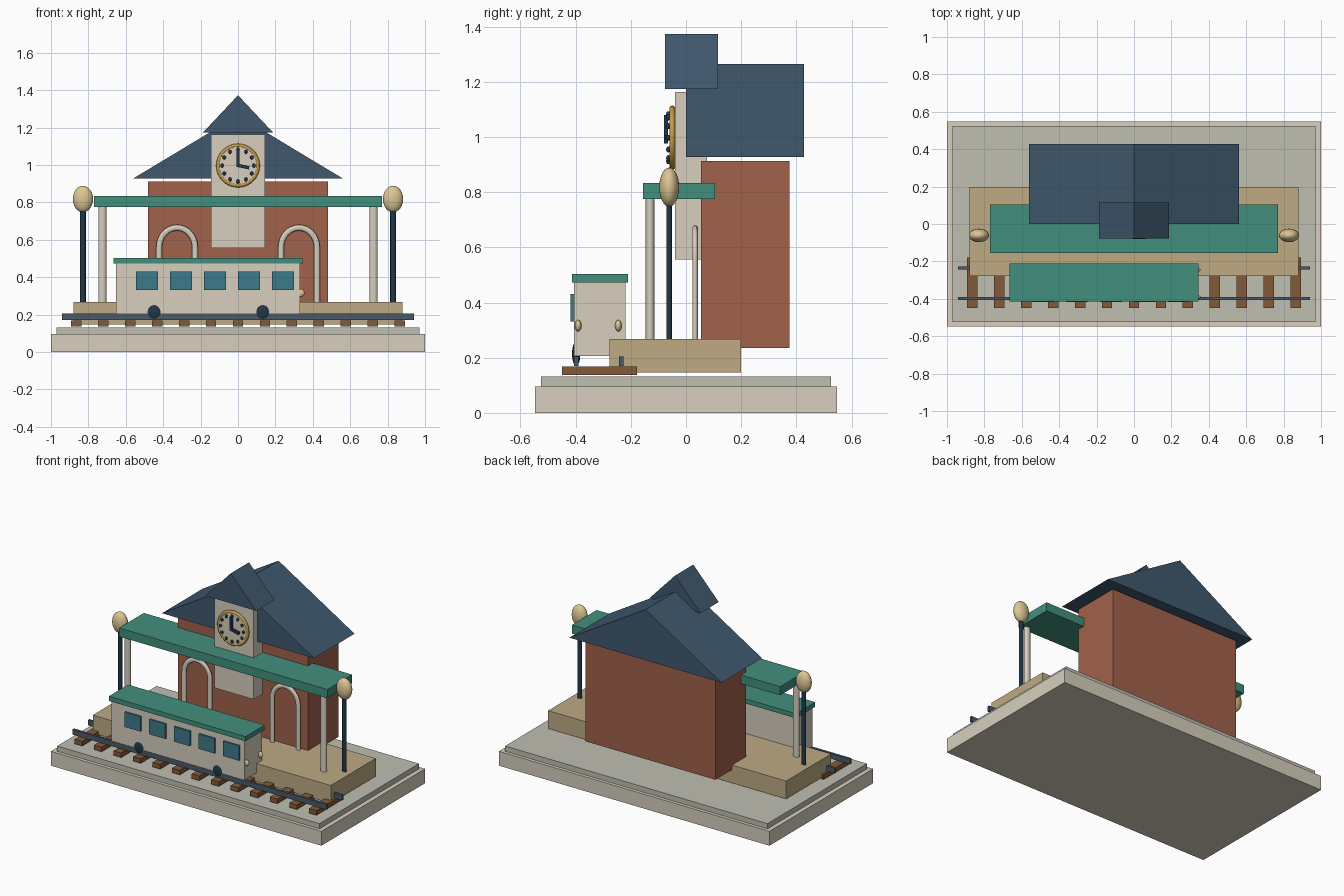
import bpy, bmesh
from math import sin, cos, pi, radians

if "Cube" in bpy.data.objects:
    bpy.data.objects.remove(bpy.data.objects["Cube"])


def paint(name, hexcode):
    m = bpy.data.materials.new(name)
    lin = [(int(hexcode[i:i + 2], 16) / 255) ** 2.2 for i in (0, 2, 4)]
    m.diffuse_color = (*lin, 1)
    m.use_nodes = True
    m.node_tree.nodes["Principled BSDF"].inputs["Base Color"].default_value = m.diffuse_color
    return m


CREAM = paint("cream", "d6cebd")
STONE = paint("pale_stone", "bdbdb0")
SAND = paint("sand", "bda983")
BRICK = paint("brick", "a0624c")
SLATE = paint("slate", "42596d")
GREEN = paint("green", "448e7c")
STEEL = paint("steel", "4c5a68")
WOOD = paint("wood", "835a3b")
GLASS = paint("glass", "3f7a89")
GOLD = paint("gold", "c49a48")
GLOW = paint("lamp_glow", "dcc592")
NAVY = paint("navy", "27394a")


def finish(name, mat, smooth=False):
    o = bpy.context.object
    o.name = name
    o.data.materials.append(mat)
    if smooth:
        bpy.ops.object.shade_smooth_by_angle(angle=radians(40))
    return o


def box(name, x, y, z, mat):
    """Box from (min, max) ranges."""
    mid = [(r[0] + r[1]) / 2 for r in (x, y, z)]
    bpy.ops.mesh.primitive_cube_add(size=1, location=mid)
    o = finish(name, mat)
    o.scale = [r[1] - r[0] for r in (x, y, z)]
    return o


def ball(name, loc, radii, mat, seg=24, rings=12):
    bpy.ops.mesh.primitive_uv_sphere_add(segments=seg, ring_count=rings, radius=1, location=loc)
    o = finish(name, mat, True)
    o.scale = radii
    return o


def post(name, x, y, z, rx, ry, mat):
    bpy.ops.mesh.primitive_cylinder_add(vertices=20, radius=1, depth=1, location=(x, y, sum(z) / 2))
    o = finish(name, mat, True)
    o.scale = (rx, ry, z[1] - z[0])
    return o


def gable(name, half, y, z, mat):
    """Triangular roof prism with its ridge along y."""
    bm = bmesh.new()
    face = bm.faces.new([bm.verts.new((px, y[0], pz)) for px, pz in
                         ((-half, z[0]), (half, z[0]), (0, z[1]))])
    new = bmesh.ops.extrude_face_region(bm, geom=[face])["geom"]
    for v in new:
        if isinstance(v, bmesh.types.BMVert):
            v.co.y = y[1]
    bmesh.ops.recalc_face_normals(bm, faces=bm.faces)
    me = bpy.data.meshes.new(name)
    bm.to_mesh(me)
    bm.free()
    o = bpy.data.objects.new(name, me)
    me.materials.append(mat)
    bpy.context.collection.objects.link(o)


def arch(name, x):
    """Round door surround: two legs joined by a half circle."""
    pts = [(-0.096, 0.26)]
    pts += [(-0.096 * cos(pi * i / 16), 0.56 + 0.105 * sin(pi * i / 16)) for i in range(17)]
    pts += [(0.096, 0.26)]
    cu = bpy.data.curves.new(name, 'CURVE')
    cu.dimensions = '3D'
    cu.bevel_depth = 0.016
    cu.bevel_resolution = 3
    cu.use_fill_caps = True
    sp = cu.splines.new('POLY')
    sp.points.add(len(pts) - 1)
    for p, (px, pz) in zip(sp.points, pts):
        p.co = (px, 0, pz, 1)
    o = bpy.data.objects.new(name, cu)
    bpy.context.collection.objects.link(o)
    o.location = (x, 0.033, 0)
    o.scale.y = 0.68
    bpy.ops.object.select_all(action='DESELECT')
    o.select_set(True)
    bpy.context.view_layer.objects.active = o
    bpy.ops.object.convert(target='MESH')
    finish(name, CREAM, True)


# Stepped base and platform
box("base", (-1, 1), (-0.547, 0.547), (0, 0.096), CREAM)
box("ground_slab", (-0.97, 0.97), (-0.525, 0.525), (0.096, 0.131), STONE)
box("platform", (-0.88, 0.88), (-0.277, 0.199), (0.147, 0.267), SAND)

# Station house, clock tower and roofs
box("station_house", (-0.48, 0.48), (0.054, 0.375), (0.236, 0.913), BRICK)
gable("house_roof", 0.562, (0, 0.428), (0.927, 1.265), SLATE)
box("clock_tower", (-0.144, 0.144), (-0.04, 0.076), (0.555, 1.163), CREAM)
gable("tower_roof", 0.188, (-0.077, 0.116), (1.173, 1.373), SLATE)

# Clock: face, rim, hour dots and hands
CZ = 0.997
bpy.ops.mesh.primitive_cylinder_add(vertices=32, radius=0.105, depth=0.02,
                                    location=(0, -0.047, CZ), rotation=(pi / 2, 0, 0))
finish("clock_face", CREAM, True)
bpy.ops.mesh.primitive_torus_add(major_radius=0.107, minor_radius=0.01, major_segments=32,
                                 minor_segments=10, location=(0, -0.05, CZ), rotation=(pi / 2, 0, 0))
finish("clock_rim", GOLD, True)
for i in range(12):
    a = i * pi / 6
    ball("hour_dot", (0.085 * sin(a), -0.064, CZ + 0.085 * cos(a)), (0.009, 0.008, 0.011), NAVY, 12, 8)
box("minute_hand", (-0.009, 0.009), (-0.079, -0.065), (CZ - 0.008, CZ + 0.082), NAVY)
hand = box("hour_hand", (-0.006, 0.06), (-0.079, -0.065), (CZ - 0.014, CZ + 0.004), NAVY)
hand.rotation_euler.y = radians(12)

# Canopy, columns, lamps and door arches on both sides
box("canopy", (-0.77, 0.77), (-0.156, 0.105), (0.775, 0.833), GREEN)
for s in (-1, 1):
    post("canopy_column", s * 0.725, -0.13, (0.265, 0.778), 0.021, 0.016, CREAM)
    post("lamp_post", s * 0.829, -0.061, (0.265, 0.77), 0.015, 0.0105, NAVY)
    ball("lamp_globe", (s * 0.829, -0.061, 0.818), (0.054, 0.036, 0.071), GLOW)
    arch("door_arch", s * 0.326)

# Track
for i in range(13):
    x = (i - 6) * 0.1443
    box("sleeper", (x - 0.028, x + 0.028), (-0.449, -0.178), (0.137, 0.168), WOOD)
for y in (-0.398, -0.235):
    box("rail", (-0.94, 0.94), (y - 0.008, y + 0.008), (0.17, 0.205), STEEL)

# Carriage
box("carriage_body", (-0.652, 0.332), (-0.406, -0.22), (0.206, 0.476), CREAM)
box("carriage_roof", (-0.665, 0.345), (-0.414, -0.211), (0.472, 0.503), GREEN)
for i in range(5):
    x = -0.487 + i * 0.182
    box("carriage_window", (x - 0.059, x + 0.059), (-0.418, -0.4), (0.331, 0.43), GLASS)
for x in (-0.449, 0.132):
    ball("wheel", (x, -0.398, 0.214), (0.041, 0.015, 0.044), NAVY)
for y in (-0.391, -0.245):
    ball("headlight", (0.336, y, 0.316), (0.02, 0.012, 0.021), GLOW, 16, 10)
